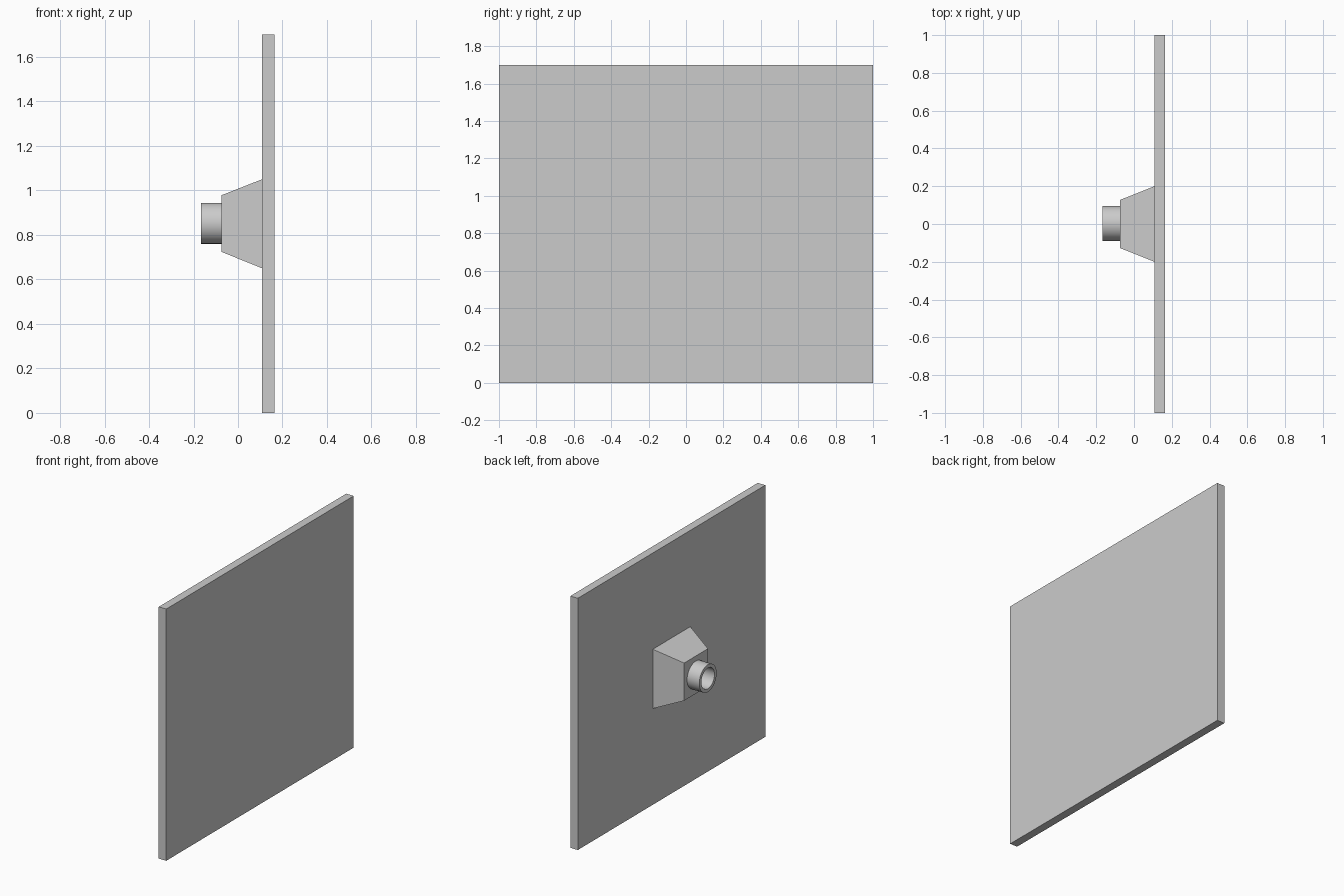
import bpy, bmesh, math

if "Cube" in bpy.data.objects:
    bpy.data.objects.remove(bpy.data.objects["Cube"])

def finish(name, bm):
    bmesh.ops.recalc_face_normals(bm, faces=bm.faces[:])
    me = bpy.data.meshes.new(name)
    bm.to_mesh(me)
    bm.free()
    ob = bpy.data.objects.new(name, me)
    bpy.context.collection.objects.link(ob)
    return ob

def loft(name, sections):
    """Square-section solid along x; each section is (x, half_y, half_z, centre_z)."""
    bm = bmesh.new()
    rings = [[bm.verts.new((x, sy * hy, cz + sz * hz))
              for sy, sz in ((-1, -1), (1, -1), (1, 1), (-1, 1))]
             for x, hy, hz, cz in sections]
    for a, b in zip(rings, rings[1:]):
        for i in range(4):
            j = (i + 1) % 4
            bm.faces.new((a[i], a[j], b[j], b[i]))
    bm.faces.new(rings[0])
    bm.faces.new(rings[-1])
    return finish(name, bm)

def lathe_x(name, profile, cy, cz, n=32):
    """Closed (x, radius) profile turned around the x direction."""
    bm = bmesh.new()
    rings = [[bm.verts.new((x, cy + r * math.cos(t), cz + r * math.sin(t)))
              for t in (2 * math.pi * i / n for i in range(n))]
             for x, r in profile]
    for a, b in zip(rings, rings[1:] + rings[:1]):
        for i in range(n):
            j = (i + 1) % n
            bm.faces.new((a[i], a[j], b[j], b[i]))
    ob = finish(name, bm)
    bpy.context.view_layer.objects.active = ob
    ob.select_set(True)
    bpy.ops.object.shade_smooth_by_angle(angle=math.radians(30))
    ob.select_set(False)

# Flat upright panel
loft("panel", [(0.108, 1.0, 0.85, 0.85), (0.164, 1.0, 0.85, 0.85)])

# Tapered housing on the back of the panel
loft("housing", [(-0.075, 0.127, 0.127, 0.851), (0.108, 0.2, 0.2, 0.85)])

# Open round socket on the housing
lathe_x("socket", [(-0.075, 0.0925), (-0.166, 0.0925),
                   (-0.166, 0.070), (-0.075, 0.070)], 0.003, 0.852)
